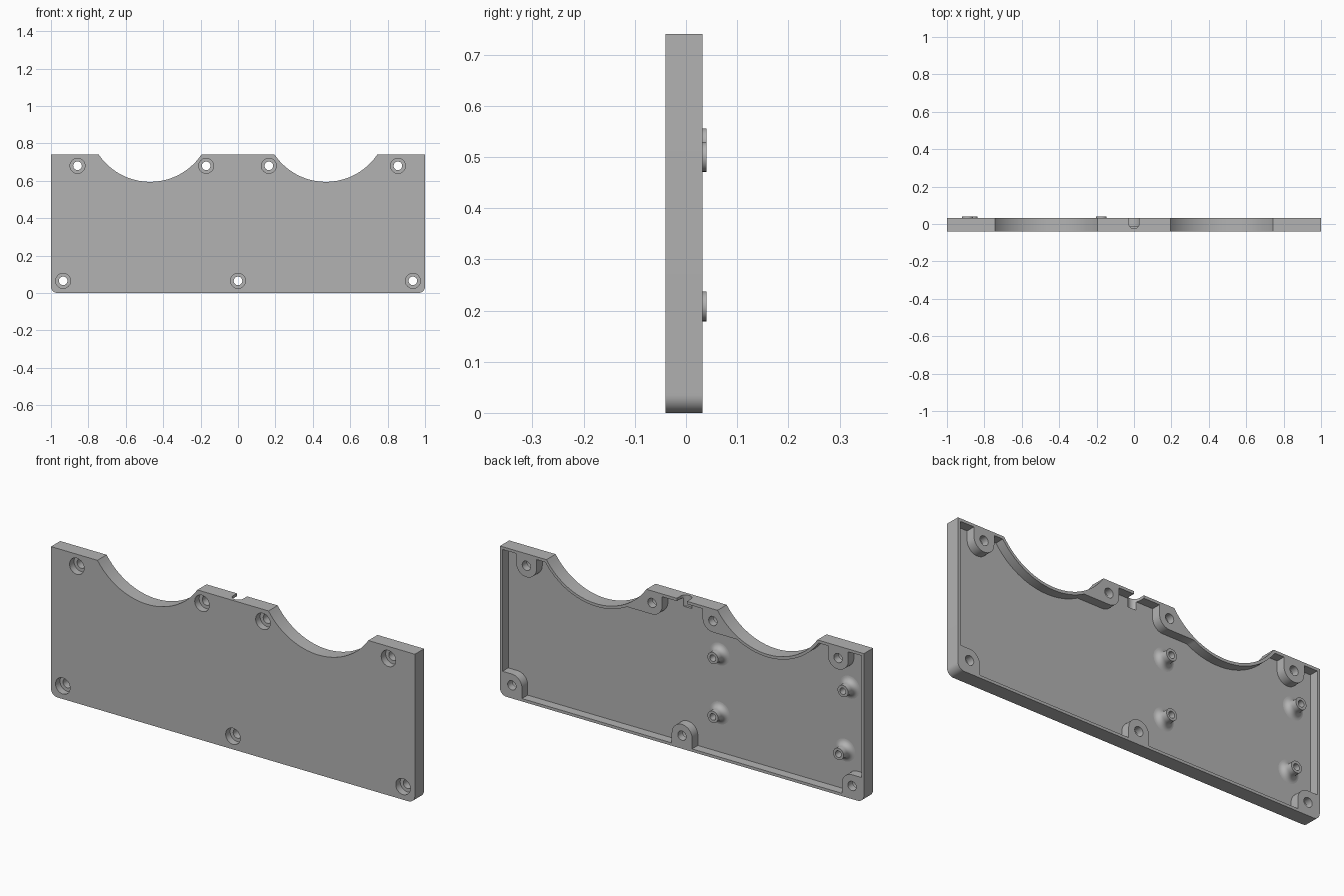
import bpy, bmesh, math
from mathutils import Vector

if "Cube" in bpy.data.objects:
    bpy.data.objects.remove(bpy.data.objects["Cube"])

FRONT, BACK, FLOOR = -0.04, 0.032, -0.013
TOP, WALL = 0.74, 0.014
ARC_X, ARC_Z, ARC_R = 0.47, 0.926, 0.3315

grey = bpy.data.materials.new("plain grey")
grey.use_nodes = True
grey.diffuse_color = (0.45, 0.45, 0.45, 1)
grey.node_tree.nodes["Principled BSDF"].inputs["Base Color"].default_value = (0.45, 0.45, 0.45, 1)


def arc(cx, cz, r, a0, a1, n):
    """Points along an arc in the x-z plane, angles in degrees."""
    steps = [math.radians(a0 + (a1 - a0) * i / n) for i in range(n + 1)]
    return [(cx + r * math.cos(a), cz + r * math.sin(a)) for a in steps]


def prism(name, points, y0, y1):
    """Extrude an x-z profile from y0 to y1."""
    bm = bmesh.new()
    face = bm.faces.new([bm.verts.new((x, y0, z)) for x, z in points])
    out = bmesh.ops.extrude_face_region(bm, geom=[face])
    moved = [v for v in out["geom"] if isinstance(v, bmesh.types.BMVert)]
    bmesh.ops.translate(bm, verts=moved, vec=(0, y1 - y0, 0))
    return finish(name, bm)


def finish(name, bm):
    bmesh.ops.recalc_face_normals(bm, faces=bm.faces)
    mesh = bpy.data.meshes.new(name)
    bm.to_mesh(mesh)
    bm.free()
    mesh.materials.append(grey)
    obj = bpy.data.objects.new(name, mesh)
    bpy.context.collection.objects.link(obj)
    return obj


def cut(target, cutter):
    """Subtract a cutter, then discard it."""
    mod = target.modifiers.new("cut", "BOOLEAN")
    mod.operation, mod.solver, mod.object = "DIFFERENCE", "EXACT", cutter
    bpy.context.view_layer.objects.active = target
    bpy.ops.object.modifier_apply(modifier=mod.name)
    bpy.data.objects.remove(cutter)


def smooth(obj):
    bpy.ops.object.select_all(action="DESELECT")
    obj.select_set(True)
    bpy.context.view_layer.objects.active = obj
    bpy.ops.object.shade_smooth_by_angle(angle=math.radians(35))


def outline(inset):
    """Cover outline with rounded lower corners and two scoops in the top edge."""
    side, top, r = 1 - inset, TOP - inset, ARC_R + inset
    corner = 0.035
    pts = arc(-1 + corner, corner, corner - inset, 180, 270, 8)
    pts += arc(1 - corner, corner, corner - inset, 270, 360, 8)
    pts.append((side, top))
    half = math.degrees(math.acos((ARC_Z - top) / r))
    for cx in (ARC_X, -ARC_X):
        pts += arc(cx, ARC_Z, r, 270 + half, 270 - half, 40)
    pts.append((-side, top))
    return pts


# Screw positions
upper_outer = [(-0.858, 0.68), (0.855, 0.68)]
upper_inner = [(-0.17, 0.68), (0.165, 0.68)]
lower = [(-0.935, 0.065), (0, 0.065), (0.935, 0.065)]
BOSS = 0.056

# Hollow of the tray, leaving the screw bosses standing
cover = prism("cover_tray", outline(0), FRONT, BACK)
hollow = prism("hollow", outline(WALL), FLOOR, 0.1)
profiles = []
for x, z in upper_outer:
    profiles.append(arc(x, z, BOSS, 180, 360, 20) + [(x + BOSS, 0.8), (x - BOSS, 0.8)])
for x, z in upper_inner:
    s = math.copysign(1, x)
    curve = [(x - s * (px - x), pz) for px, pz in arc(x, z, BOSS, 270, 360, 12)]
    profiles.append([(x + s * 0.25, z - BOSS)] + curve + [(x - s * BOSS, 0.8), (x + s * 0.25, 0.8)])
for x, z in lower:
    if x == 0:
        profiles.append(arc(x, z, BOSS, 0, 180, 20) + [(-BOSS, -0.1), (BOSS, -0.1)])
    else:
        s = math.copysign(1, x)
        curve = [(x - s * (px - x), pz) for px, pz in arc(x, z, BOSS, 0, 90, 12)]
        profiles.append([(x - s * BOSS, -0.1)] + curve + [(s * 1.1, z + BOSS), (s * 1.1, -0.1)])
for p in profiles:
    cut(hollow, prism("boss", p, -0.1, 0.2))
cut(cover, hollow)

# Counterbored screw holes
for x, z in upper_outer + upper_inner + lower:
    cut(cover, prism("bore", arc(x, z, 0.04, 0, 348.75, 31), -0.1, -0.005))
    cut(cover, prism("hole", arc(x, z, 0.023, 0, 345, 23), -0.1, 0.1))

# Round-bottomed cable notch in the top edge
bm = bmesh.new()
section = arc(0, 0.003, 0.028, 180, 360, 16) + [(0.028, 0.1), (-0.028, 0.1)]
face = bm.faces.new([bm.verts.new((x, y, 0.685)) for x, y in section])
out = bmesh.ops.extrude_face_region(bm, geom=[face])
bmesh.ops.translate(bm, vec=(0, 0, 0.1),
                    verts=[v for v in out["geom"] if isinstance(v, bmesh.types.BMVert)])
cut(cover, finish("notch", bm))
smooth(cover)


def standoff(name, x, z):
    """Hollow post with a flared foot, turned about the y axis."""
    flare = [(0.029 + 0.027 * (1 - math.sin(a)), FLOOR + 0.027 * (1 - math.cos(a)))
             for a in [math.radians(15 * i) for i in range(7)]]
    profile = flare + [(0.029, 0.04), (0.016, 0.04), (0.016, FLOOR + 0.005), (0, FLOOR + 0.005)]
    bm = bmesh.new()
    verts = [bm.verts.new((r, y, 0)) for r, y in profile]
    edges = [bm.edges.new(pair) for pair in zip(verts, verts[1:])]
    bmesh.ops.spin(bm, geom=verts + edges, cent=(0, 0, 0), axis=(0, 1, 0),
                   angle=math.tau, steps=32)
    bmesh.ops.remove_doubles(bm, verts=bm.verts, dist=0.0001)
    bmesh.ops.translate(bm, verts=bm.verts, vec=Vector((x, 0, z)))
    obj = finish(name, bm)
    # An open shell: make the tip face the back
    tip = max(obj.data.polygons, key=lambda f: f.center.y)
    if tip.normal.y < 0:
        obj.data.flip_normals()
    smooth(obj)


# Board standoffs on the inner floor
standoff("upper_inner_standoff", -0.175, 0.50)
standoff("lower_inner_standoff", -0.175, 0.208)
standoff("upper_outer_standoff", -0.89, 0.527)
standoff("lower_outer_standoff", -0.865, 0.208)
